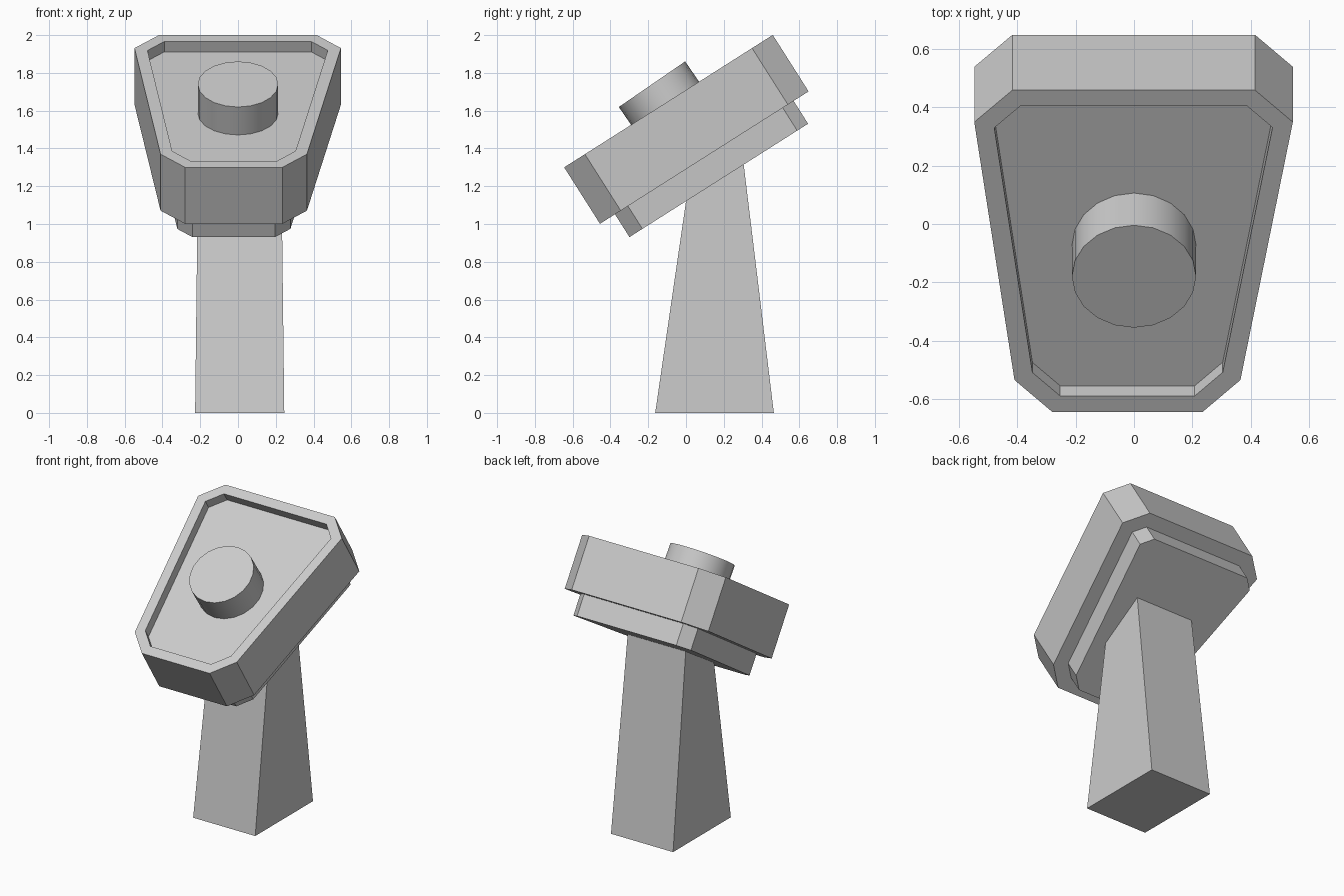
import bpy
import bmesh
from math import radians
from mathutils import Matrix, Vector

old = bpy.data.objects.get("Cube")
if old:
    bpy.data.objects.remove(old)

grey = bpy.data.materials.new("light_grey")
grey.use_nodes = True
COLOUR = (0.6, 0.6, 0.6, 1)
grey.diffuse_color = COLOUR
grey.node_tree.nodes["Principled BSDF"].inputs["Base Color"].default_value = COLOUR


def finish(name, bm, matrix=None):
    """Turn a bmesh into a named, coloured object."""
    bmesh.ops.recalc_face_normals(bm, faces=bm.faces)
    mesh = bpy.data.meshes.new(name)
    bm.to_mesh(mesh)
    bm.free()
    mesh.materials.append(grey)
    obj = bpy.data.objects.new(name, mesh)
    bpy.context.collection.objects.link(obj)
    if matrix:
        obj.matrix_world = matrix
    return obj


def inset(points, d):
    """Move every edge of a counter-clockwise outline inwards by d."""
    result = []
    for i, p in enumerate(points):
        a = (p - points[i - 1]).normalized()
        b = (points[(i + 1) % len(points)] - p).normalized()
        na, nb = Vector((-a.y, a.x)), Vector((-b.y, b.x))
        result.append(p + (na + nb) * d / (1 + na.dot(nb)))
    return result


def loft(rings):
    """Skin (outline, height) rings and cap both ends."""
    bm = bmesh.new()
    loops = [[bm.verts.new((p.x, p.y, h)) for p in pts] for pts, h in rings]
    for low, high in zip(loops, loops[1:]):
        for i in range(len(low)):
            bm.faces.new((low[i - 1], low[i], high[i], high[i - 1]))
    bm.faces.new(loops[0])
    bm.faces.new(loops[-1])
    return bm


# Tilted frame of the head: origin on the front top edge
head = Matrix.Translation((0, -0.645, 1.30)) @ Matrix.Rotation(radians(32.4), 4, 'X')

# Chamfered, tapering outline of the head
outline = [Vector(p) for p in (
    (-0.28, 0), (0.235, 0), (0.365, 0.13), (0.545, 1.178),
    (0.415, 1.308), (-0.417, 1.308), (-0.548, 1.178), (-0.41, 0.13))]

# Upper housing with a raised rim around a sunken panel
rim = inset(outline, 0.065)
finish("head_housing", loft([(outline, -0.354), (outline, 0), (rim, 0), (rim, -0.065)]), head)

# Smaller plate under the housing
under = inset(outline, 0.094)
finish("under_plate", loft([(under, -0.497), (under, -0.353)]), head)

# Round knob on the panel
bm = bmesh.new()
bmesh.ops.create_cone(bm, cap_ends=True, segments=20, radius1=0.213, radius2=0.213,
                      depth=0.26, matrix=Matrix.Translation((0, 0, -0.13)))
knob = finish("knob", bm, Matrix.Translation((0, -0.18, 1.74)) @ Matrix.Rotation(radians(34.5), 4, 'X'))
bpy.context.view_layer.objects.active = knob
knob.select_set(True)
bpy.ops.object.shade_smooth_by_angle(angle=radians(35))
knob.select_set(False)


def rectangle(x0, x1, y0, y1):
    return [Vector(p) for p in ((x0, y0), (x1, y0), (x1, y1), (x0, y1))]


# Tapered post
finish("post", loft([(rectangle(-0.227, 0.245, -0.163, 0.465), 0),
                     (rectangle(-0.211, 0.229, 0.035, 0.300), 1.36)]))
